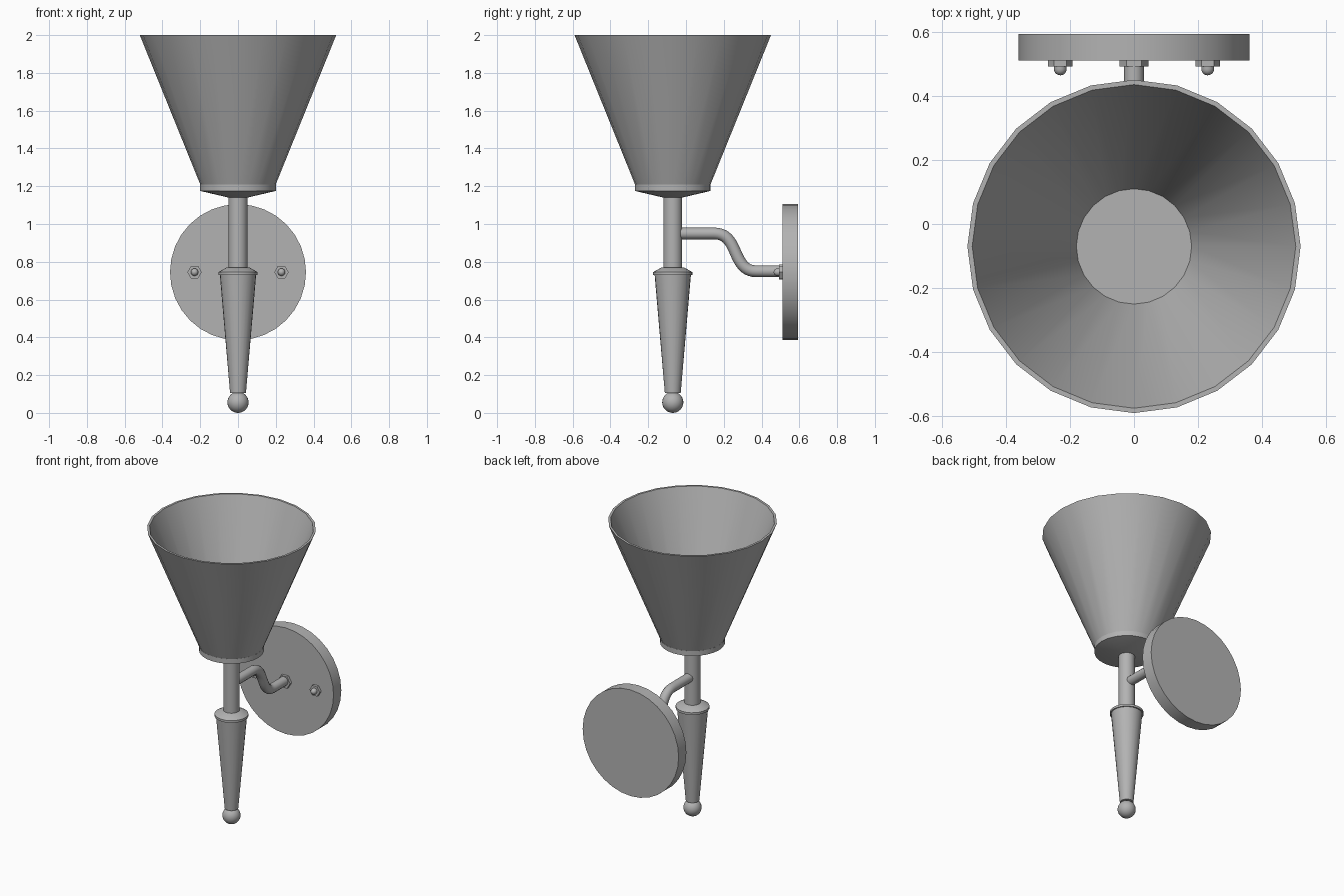
import bpy, math
from mathutils import Matrix, Vector

cube = bpy.data.objects.get("Cube")
if cube:
    bpy.data.objects.remove(cube)

metal = bpy.data.materials.new("grey metal")
metal.use_nodes = True
grey = (0.45, 0.45, 0.45, 1)
metal.diffuse_color = grey
metal.node_tree.nodes["Principled BSDF"].inputs["Base Color"].default_value = grey

AXIS_Y = -0.07   # upright axis of the lamp
PLATE_Z = 0.745  # height of the wall plate centre


def finish(obj, name):
    obj.name = name
    obj.data.materials.append(metal)
    bpy.ops.object.select_all(action="DESELECT")
    obj.select_set(True)
    bpy.context.view_layer.objects.active = obj
    bpy.ops.object.shade_smooth_by_angle(angle=math.radians(32))


def lathe(name, profile, sides, place, turn=0.0):
    """Revolve (radius, height) points about z, then place the result."""
    verts, rings, faces = [], [], []
    for r, h in profile:
        start = len(verts)
        if r == 0:
            verts.append((0, 0, h))
            rings.append([start] * sides)
        else:
            for i in range(sides):
                a = turn + math.tau * i / sides
                verts.append((r * math.cos(a), r * math.sin(a), h))
            rings.append(list(range(start, start + sides)))
    for low, high in zip(rings, rings[1:]):
        for i in range(sides):
            j = (i + 1) % sides
            faces.append(list(dict.fromkeys((low[i], low[j], high[j], high[i]))))
    mesh = bpy.data.meshes.new(name)
    mesh.from_pydata(verts, [], faces)
    mesh.transform(place)
    obj = bpy.data.objects.new(name, mesh)
    bpy.context.collection.objects.link(obj)
    finish(obj, name)


def forward(x, y):
    """Turn a lathe's height axis towards the front (-y)."""
    return Matrix.Translation((x, y, PLATE_Z)) @ Matrix.Rotation(math.pi / 2, 4, "X")


upright = Matrix.Translation((0, AXIS_Y, 0))

# Open conical shade with a thin wall and a floor
lathe("shade", [(0, 1.19), (0.192, 1.19), (0.52, 2), (0.505, 2), (0.18, 1.205), (0, 1.205)],
      24, upright)

# Collar under the shade, stem and tapered handle
lathe("collar", [(0, 1.14), (0.05, 1.14), (0.2, 1.175), (0.2, 1.208), (0.185, 1.208)],
      24, upright)
lathe("stem", [(0, 0.74), (0.05, 0.74), (0.05, 1.145), (0, 1.145)], 24, upright)
lathe("handle", [(0, 0.105), (0.042, 0.105), (0.096, 0.73), (0.104, 0.73),
                 (0.104, 0.745), (0.06, 0.77), (0, 0.77)], 24, upright)

# Ball finial at the foot
bpy.ops.mesh.primitive_uv_sphere_add(segments=24, ring_count=16, radius=0.056,
                                     location=(0, AXIS_Y, 0.056))
finish(bpy.context.object, "ball_finial")

# Round wall plate
lathe("wall_plate", [(0, 0), (0.36, 0), (0.36, 0.083), (0, 0.083)], 32, forward(0, 0.593))

# Hexagonal nuts with domed bolt ends, and the nut around the arm
dome = [(0.02 * math.cos(a), 0.026 + 0.02 * math.sin(a))
        for a in (math.pi / 2 * i / 5 for i in range(5))]
for side, x in (("left", 0.23), ("right", -0.23)):
    lathe(side + "_nut", [(0, 0), (0.038, 0), (0.038, 0.018), (0, 0.018)], 6, forward(x, 0.51))
    lathe(side + "_bolt", [(0.02, 0)] + dome + [(0, 0.046)], 16, forward(x, 0.51))
lathe("arm_nut", [(0, 0), (0.046, 0), (0.046, 0.018), (0, 0.018)], 6, forward(0, 0.51))

# S-shaped arm from the stem to the plate
curve = bpy.data.curves.new("arm", "CURVE")
curve.dimensions = "3D"
curve.bevel_depth = 0.031
curve.bevel_resolution = 4
curve.resolution_u = 10
curve.use_fill_caps = True
spline = curve.splines.new("BEZIER")
path = [((-0.03, 0.95), (0.05, 0)), ((0.15, 0.95), (0.065, 0)),
        ((0.262, 0.85), (0.024, -0.055)), ((0.37, 0.75), (0.06, 0)),
        ((0.515, 0.75), (0.04, 0))]
spline.bezier_points.add(len(path) - 1)
for p, ((y, z), (dy, dz)) in zip(spline.bezier_points, path):
    p.co = (0, y, z)
    p.handle_left_type = p.handle_right_type = "FREE"
    p.handle_left = Vector((0, y - dy, z - dz))
    p.handle_right = Vector((0, y + dy, z + dz))
arm = bpy.data.objects.new("arm", curve)
bpy.context.collection.objects.link(arm)
bpy.ops.object.select_all(action="DESELECT")
arm.select_set(True)
bpy.context.view_layer.objects.active = arm
bpy.ops.object.convert(target="MESH")
finish(bpy.context.object, "arm")
